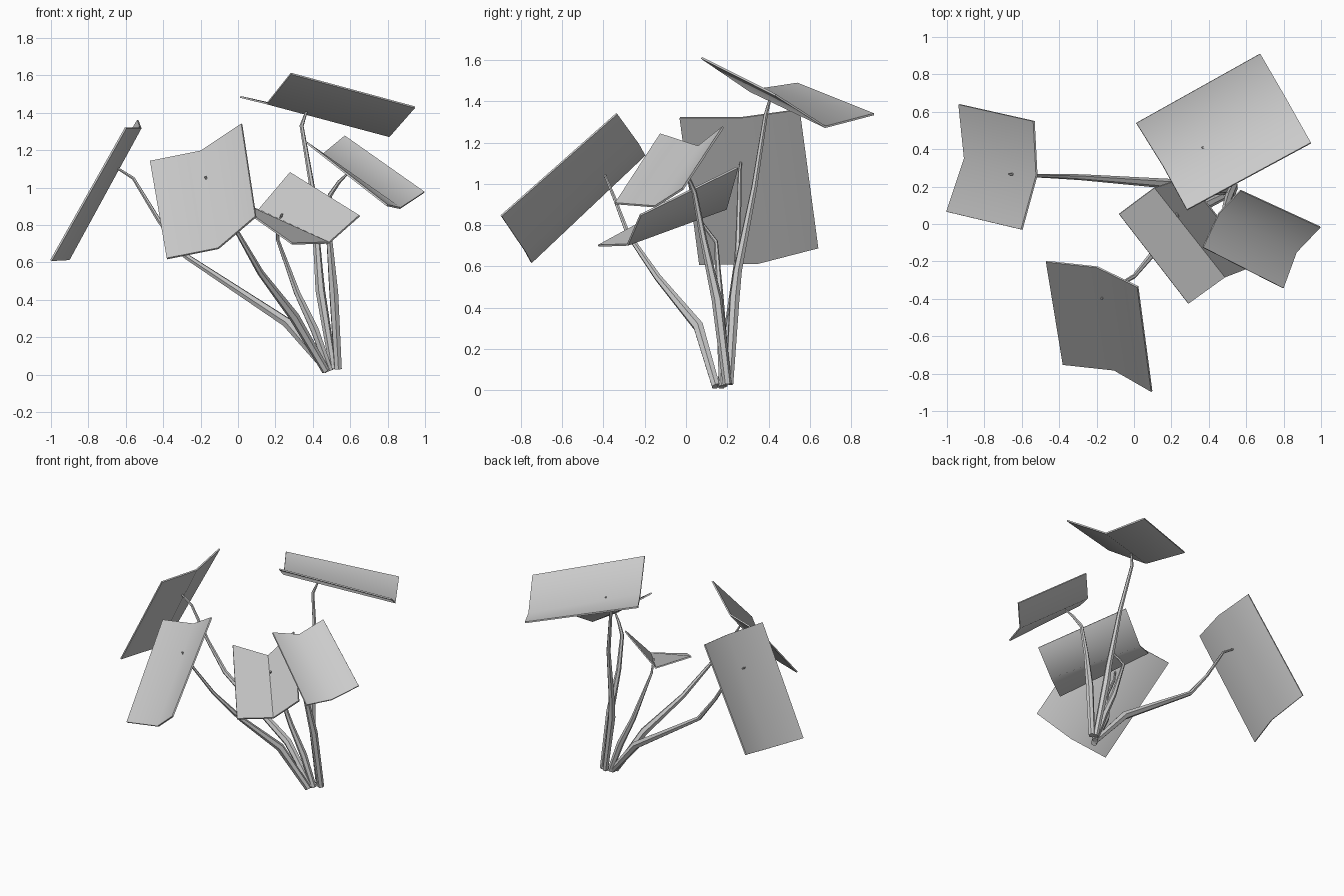
import bpy
import bmesh
from mathutils import Vector

cube = bpy.data.objects.get("Cube")
if cube:
    bpy.data.objects.remove(cube, do_unlink=True)

# One plain grey for the whole plant
grey = bpy.data.materials.new("light_grey")
grey.use_nodes = True
colour = (0.6, 0.6, 0.6, 1)
grey.diffuse_color = colour
grey.node_tree.nodes["Principled BSDF"].inputs["Base Color"].default_value = colour


def finish(obj, degrees):
    """Assign the material and smooth everything except sharp edges."""
    obj.data.materials.append(grey)
    bpy.ops.object.select_all(action="DESELECT")
    obj.select_set(True)
    bpy.context.view_layer.objects.active = obj
    bpy.ops.object.shade_smooth_by_angle(angle=degrees * 3.14159 / 180)


def leaf(name, near, far):
    """Folded sheet: each end is given as side corner, fold, side corner."""
    bm = bmesh.new()
    a = [bm.verts.new(p) for p in near]
    b = [bm.verts.new(p) for p in far]
    for i in range(2):
        bm.faces.new((a[i], a[i + 1], b[i + 1], b[i]))
    bmesh.ops.recalc_face_normals(bm, faces=bm.faces)
    mesh = bpy.data.meshes.new(name)
    bm.to_mesh(mesh)
    bm.free()
    obj = bpy.data.objects.new(name, mesh)
    bpy.context.collection.objects.link(obj)
    solid = obj.modifiers.new("thickness", "SOLIDIFY")
    solid.thickness = 0.01
    solid.offset = 0
    bpy.context.view_layer.objects.active = obj
    obj.select_set(True)
    bpy.ops.object.modifier_apply(modifier=solid.name)
    finish(obj, 55)


def stem(name, path, radii):
    """Bent tapering tube through the path points, base first."""
    curve = bpy.data.curves.new(name, "CURVE")
    curve.dimensions = "3D"
    curve.bevel_depth = 1
    curve.bevel_resolution = 1
    curve.use_fill_caps = True
    spline = curve.splines.new("POLY")
    spline.points.add(len(path) - 1)
    for point, co, radius in zip(spline.points, path, radii):
        point.co = (*co, 1)
        point.radius = radius
    obj = bpy.data.objects.new(name, curve)
    bpy.context.collection.objects.link(obj)
    bpy.ops.object.select_all(action="DESELECT")
    obj.select_set(True)
    bpy.context.view_layer.objects.active = obj
    bpy.ops.object.convert(target="MESH")
    finish(bpy.context.object, 50)


# Leaves
leaf("right_leaf",
     [(-.60, -.03, 1.32), (-.52, .26, 1.32), (-.535, .55, 1.36)],
     [(-1, .065, .61), (-.905, .35, .615), (-.935, .64, .69)])
leaf("front_leaf",
     [(-.47, -.2, 1.14), (-.197, -.23, 1.195), (.02, -.335, 1.34)],
     [(-.38, -.75, .62), (-.105, -.78, .675), (.095, -.895, .845)])
leaf("middle_leaf",
     [(-.08, .053, .96), (.11, .195, .88), (.28, .25, 1.08)],
     [(.29, -.425, .70), (.487, -.283, .705), (.65, -.22, .85)])
leaf("left_leaf",
     [(.368, -.125, 1.24), (.455, .06, 1.18), (.57, .18, 1.275)],
     [(.797, -.343, .905), (.868, -.15, .89), (.996, -.016, .975)])
leaf("top_leaf",
     [(.283, .075, 1.61), (.155, .31, 1.45), (.012, .54, 1.485)],
     [(.946, .433, 1.43), (.81, .675, 1.275), (.674, .91, 1.337)])

# Stems, thickest at the lower bend
stem("right_stem",
     [(.48, .17, .02), (.26, .21, .28), (-.28, .25, .635), (-.42, .255, .82),
      (-.56, .26, 1.05), (-.67, .267, 1.12)],
     [.02, .028, .016, .012, .009, .006])
stem("front_stem",
     [(.47, .145, .02), (.30, .06, .31), (.12, -.136, .546), (0, -.28, .755),
      (-.12, -.35, .94), (-.175, -.40, 1.06)],
     [.022, .028, .018, .012, .009, .006])
stem("middle_stem",
     [(.49, .18, .02), (.41, .175, .24), (.315, .165, .44), (.213, .145, .72),
      (.21, .10, .78), (.235, .04, .86)],
     [.02, .024, .018, .01, .008, .006])
stem("left_stem",
     [(.535, .2, .03), (.512, .15, .44), (.488, .085, .73), (.492, .04, .96),
      (.54, .01, 1.03), (.585, -.015, 1.075)],
     [.022, .026, .017, .013, .01, .006])
stem("top_stem",
     [(.51, .21, .03), (.44, .235, .45), (.43, .25, .58), (.40, .33, .98),
      (.34, .385, 1.33), (.37, .41, 1.42)],
     [.02, .026, .022, .015, .011, .006])
